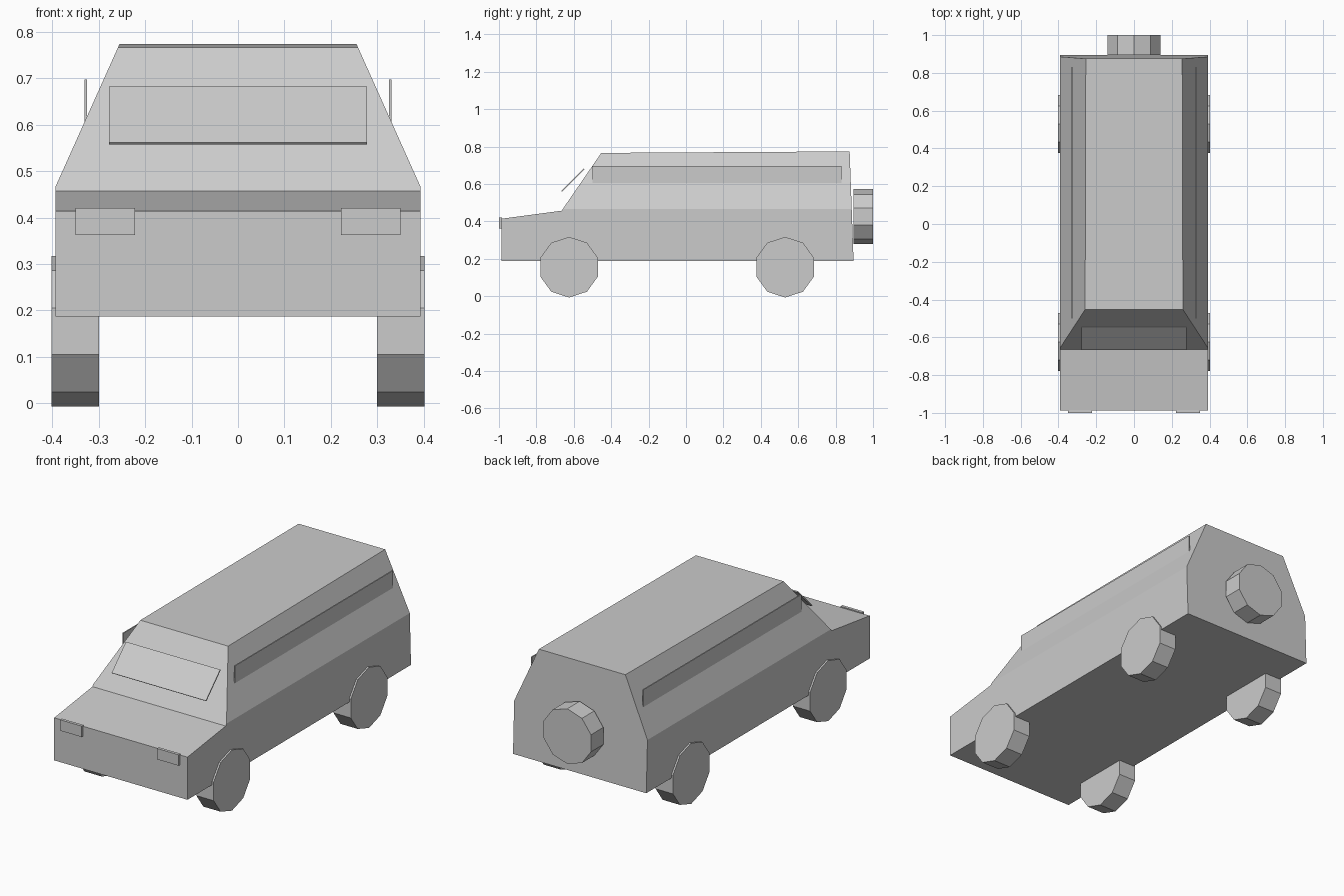
import bpy
import bmesh
import math
from mathutils import Matrix, Vector

if "Cube" in bpy.data.objects:
    bpy.data.objects.remove(bpy.data.objects["Cube"], do_unlink=True)

# Single flat colour
GREY = (0.6, 0.6, 0.6, 1)
paint = bpy.data.materials.new("plain_grey")
paint.use_nodes = True
paint.diffuse_color = GREY
paint.node_tree.nodes["Principled BSDF"].inputs["Base Color"].default_value = GREY


def finish(name, bm):
    bmesh.ops.recalc_face_normals(bm, faces=bm.faces[:])
    mesh = bpy.data.meshes.new(name)
    bm.to_mesh(mesh)
    bm.free()
    mesh.materials.append(paint)
    obj = bpy.data.objects.new(name, mesh)
    bpy.context.collection.objects.link(obj)


def box(name, centre, size, tilt=0):
    bm = bmesh.new()
    matrix = (Matrix.Translation(centre) @ Matrix.Rotation(tilt, 4, "X")
              @ Matrix.Diagonal((*size, 1)))
    bmesh.ops.create_cube(bm, size=1, matrix=matrix)
    finish(name, bm)


def wheel(name, centre, radius, width, turn):
    bm = bmesh.new()
    bmesh.ops.create_cone(bm, cap_ends=True, segments=10, radius1=radius,
                          radius2=radius, depth=width,
                          matrix=Matrix.Translation(centre) @ turn)
    finish(name, bm)


# Body: side profile extruded across, then the upper flanks sliced inward
profile = [(-0.987, 0.187), (-0.987, 0.414), (-0.665, 0.457),
           (-0.453, 0.766), (0.875, 0.774), (0.896, 0.187)]
bm = bmesh.new()
side = bm.faces.new([bm.verts.new((-0.393, y, z)) for y, z in profile])
extruded = bmesh.ops.extrude_face_region(bm, geom=[side])["geom"]
bmesh.ops.translate(bm, vec=(0.786, 0, 0),
                    verts=[v for v in extruded if isinstance(v, bmesh.types.BMVert)])
bmesh.ops.recalc_face_normals(bm, faces=bm.faces[:])
for s in (-1, 1):
    cut = bmesh.ops.bisect_plane(
        bm, geom=bm.verts[:] + bm.edges[:] + bm.faces[:],
        plane_co=(s * 0.393, 0, 0.467), plane_no=Vector((s * 0.303, 0, 0.136)),
        clear_outer=True)
    rim = [e for e in cut["geom_cut"] if isinstance(e, bmesh.types.BMEdge)]
    bmesh.ops.holes_fill(bm, edges=rim, sides=0)
finish("body", bm)

# Tilted windscreen panel
box("windscreen", (0, -0.605, 0.62), (0.556, 0.17, 0.006), math.radians(45))

for s, label in ((1, "left"), (-1, "right")):
    # Upright side window plates and headlights
    box(label + "_side_window", (s * 0.328, 0.166, 0.64), (0.006, 1.33, 0.114))
    box(label + "_headlight", (s * 0.286, -0.992, 0.391), (0.128, 0.016, 0.058))
    # Ten-sided wheels
    for y, end in ((-0.625, "front"), (0.53, "rear")):
        wheel(f"{end}_{label}_wheel", (s * 0.351, y, 0.155), 0.162, 0.102,
              Matrix.Rotation(math.pi / 2, 4, "Y") @ Matrix.Rotation(math.pi / 2, 4, "Z"))

# Spare wheel on the rear door
wheel("spare_wheel", (0, 0.948, 0.425), 0.147, 0.104,
      Matrix.Rotation(math.pi / 2, 4, "X"))
